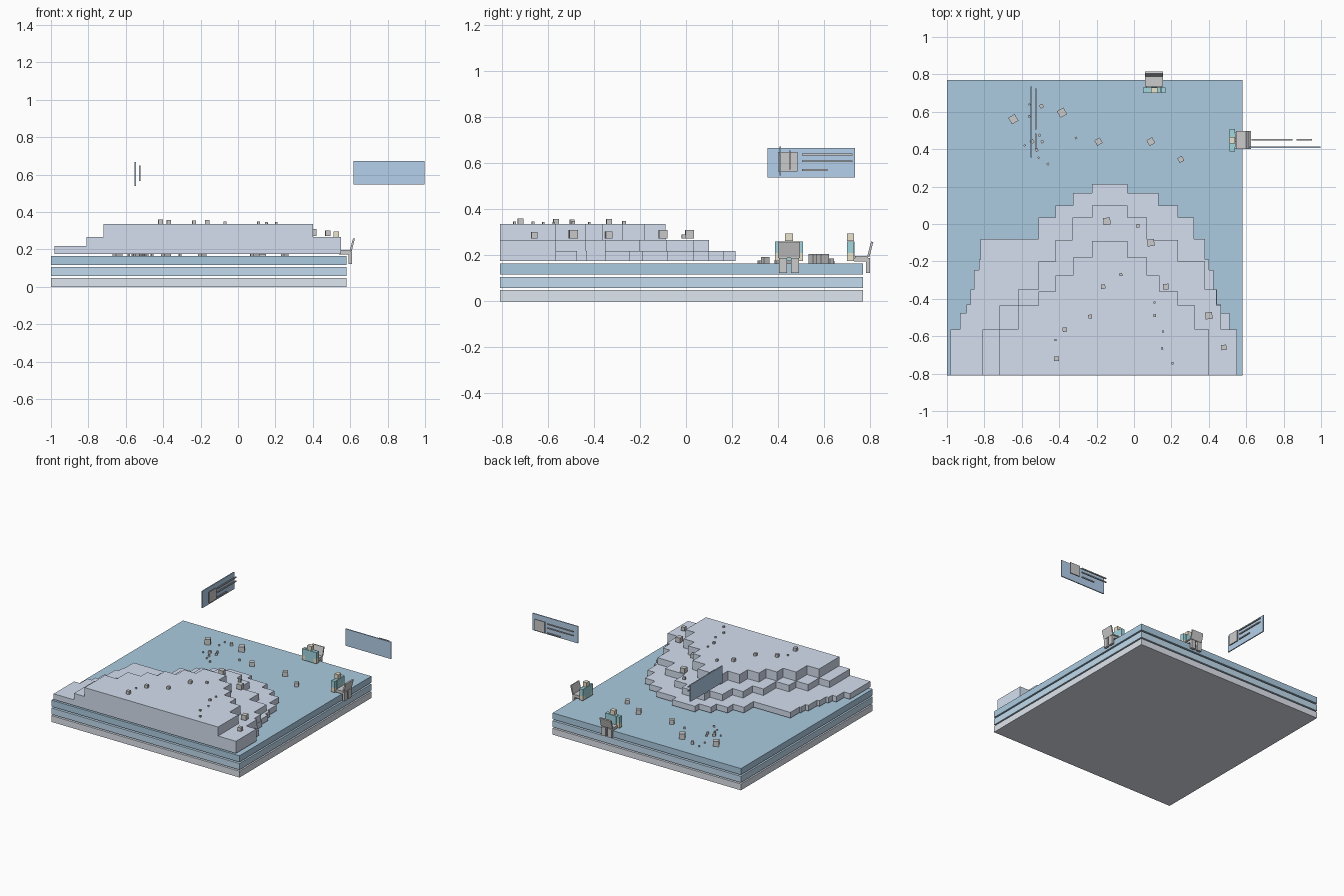
import bpy, bmesh, math
from mathutils import Matrix, Vector

if "Cube" in bpy.data.objects:
    bpy.data.objects.remove(bpy.data.objects["Cube"])


def material(name, rgb):
    m = bpy.data.materials.new(name)
    m.diffuse_color = (*rgb, 1)
    m.use_nodes = True
    m.node_tree.nodes["Principled BSDF"].inputs["Base Color"].default_value = m.diffuse_color
    return m


PALE = material("pale_blue_grey", (0.74, 0.79, 0.86))
MID = material("mid_blue", (0.54, 0.71, 0.86))
DEEP = material("deep_blue", (0.41, 0.60, 0.75))
TERRACE = material("terrace_blue", (0.66, 0.74, 0.87))
PANEL = material("panel_blue", (0.46, 0.63, 0.83))
TEAL = material("teal", (0.36, 0.68, 0.74))
SKIN = material("tan", (0.83, 0.77, 0.62))


def finish(name, bm, mat=None, matrix=None):
    bmesh.ops.recalc_face_normals(bm, faces=bm.faces)
    me = bpy.data.meshes.new(name)
    bm.to_mesh(me)
    bm.free()
    ob = bpy.data.objects.new(name, me)
    bpy.context.collection.objects.link(ob)
    if mat:
        me.materials.append(mat)
    if matrix:
        ob.matrix_world = matrix
    return ob


def box(name, x, y, z, mat=None, matrix=None):
    """Box from (min, max) ranges on each axis."""
    bm = bmesh.new()
    bmesh.ops.create_cube(bm, size=1)
    for v in bm.verts:
        for i, (lo, hi) in enumerate((x, y, z)):
            v.co[i] = lo if v.co[i] < 0 else hi
    return finish(name, bm, mat, matrix)


def terrace(name, rows, z0, z1):
    """Stepped outline from rows of (upper y, left x, right x), extruded up."""
    left, right, y = [], [], -0.81
    for top, xl, xr in rows:
        left += [(xl, y), (xl, top)]
        right += [(xr, y), (xr, top)]
        y = top
    outline = []
    for p in right + left[::-1]:
        if not outline or p != outline[-1]:
            outline.append(p)
    bm = bmesh.new()
    face = bm.faces.new([bm.verts.new((px, py, z0)) for px, py in outline])
    ext = bmesh.ops.extrude_face_region(bm, geom=[face])
    for v in ext["geom"]:
        if isinstance(v, bmesh.types.BMVert):
            v.co.z = z1
    finish(name, bm, TERRACE)


# Three separated base slabs
for name, z, mat in (("bottom_slab", (0, 0.048), PALE),
                     ("middle_slab", (0.058, 0.106), MID),
                     ("top_slab", (0.117, 0.165), DEEP)):
    box(name, (-1, 0.58), (-0.81, 0.77), z, mat)

# Stepped hill
terrace("lower_terrace", [
    (-0.565, -0.98, 0.55), (-0.475, -0.93, 0.51), (-0.43, -0.895, 0.465),
    (-0.35, -0.875, 0.445), (-0.245, -0.855, 0.425), (-0.19, -0.83, 0.40),
    (-0.08, -0.82, 0.38), (0.035, -0.51, 0.32), (0.10, -0.42, 0.235),
    (0.165, -0.325, 0.13), (0.215, -0.225, -0.035)], 0.175, 0.218)
terrace("middle_terrace", [
    (-0.565, -0.81, 0.55), (-0.435, -0.72, 0.465), (-0.35, -0.62, 0.44),
    (-0.20, -0.51, 0.38), (-0.085, -0.42, 0.235), (0.035, -0.33, 0.07),
    (0.10, -0.225, -0.035)], 0.218, 0.267)
terrace("upper_terrace", [
    (-0.565, -0.72, 0.40), (-0.435, -0.62, 0.325), (-0.36, -0.51, 0.235),
    (-0.275, -0.42, 0.135), (-0.18, -0.325, 0.07),
    (-0.09, -0.225, -0.035)], 0.267, 0.335)

# Scattered blocks: level -> (x, y, size)
scatter = {
    0.335: [(-.415, -.72, .025), (-.37, -.565, .023), (-.235, -.495, .02),
            (-.165, -.335, .023), (-.07, -.27, .015), (-.42, -.62, .01),
            (.11, -.42, .01), (.11, -.49, .015), (.155, -.575, .01),
            (.15, -.665, .012), (.205, -.745, .012)],
    0.273: [(-.145, .015, .037), (.09, -.10, .037), (.17, -.335, .03),
            (.40, -.49, .037), (.48, -.66, .028), (.02, -.01, .018)],
    0.165: [(-.645, .56, .04), (-.385, .595, .04), (-.19, .44, .033),
            (.09, .44, .035), (.25, .345, .028), (-.495, .63, .02),
            (-.56, .575, .012), (-.56, .64, .01), (-.585, .42, .01),
            (-.545, .44, .02), (-.52, .395, .015), (-.505, .475, .014),
            (-.49, .44, .015), (-.46, .32, .012), (-.51, .355, .01),
            (-.31, .46, .012)],
}
for level, items in scatter.items():
    for i, (x, y, s) in enumerate(items):
        h = s / 2
        turn = math.radians(30 if level < 0.2 else 5)
        box("scatter_block", (-h, h), (-h, h), (0, s), None,
            Matrix.Translation((x, y, level)) @ Matrix.Rotation(turn, 4, "Z"))


# Floating information panels, local x = width, local -y = detail side
def panel(matrix):
    box("floating_panel", (-0.19, 0.19), (-0.004, 0.004), (-0.064, 0.064), PANEL, matrix)
    d = (-0.045, -0.037) if matrix[1][1] < -0.5 else (-0.03, -0.022)
    box("panel_picture", (-0.145, -0.06), d, (-0.038, 0.046), None, matrix)
    for z, end in ((0.036, 0.18), (0.006, 0.18), (-0.032, 0.07)):
        box("panel_line", (-0.04, end), d, (z - 0.004, z + 0.004), None, matrix)


panel(Matrix.Translation((-0.55, 0.545, 0.603)) @ Matrix.Rotation(math.pi / 2, 4, "Z"))
panel(Matrix.Translation((0.808, 0.41, 0.61)) @ Matrix.Rotation(math.pi, 4, "Z"))


# Figures sitting on the slab edge with laptops; local +y points off the edge
def figure(matrix):
    box("head", (-0.018, 0.018), (-0.07, -0.04), (0.262, 0.295), SKIN, matrix)
    box("torso", (-0.035, 0.035), (-0.07, -0.038), (0.175, 0.26), TEAL, matrix)
    for s in (-1, 1):
        def side(a, b):
            return tuple(sorted((s * a, s * b)))
        box("sleeve", side(0.037, 0.06), (-0.07, -0.04), (0.21, 0.26), TEAL, matrix)
        box("hand", side(0.037, 0.06), (-0.07, -0.04), (0.175, 0.21), SKIN, matrix)
        box("upper_leg", side(0.008, 0.043), (-0.04, 0.03), (0.172, 0.188), None, matrix)
        box("lower_leg", side(0.008, 0.043), (0.012, 0.03), (0.122, 0.188), None, matrix)
    box("laptop_base", (-0.048, 0.048), (-0.035, 0.022), (0.189, 0.197), None, matrix)
    tilt = matrix @ Matrix.Translation((0, 0.022, 0.193)) @ Matrix.Rotation(-0.25, 4, "X")
    box("laptop_screen", (-0.048, 0.048), (-0.004, 0.006), (0, 0.068), None, tilt)


figure(Matrix.Translation((0.108, 0.77, 0)))
figure(Matrix.Translation((0.58, 0.448, 0)) @ Matrix.Rotation(-math.pi / 2, 4, "Z"))
